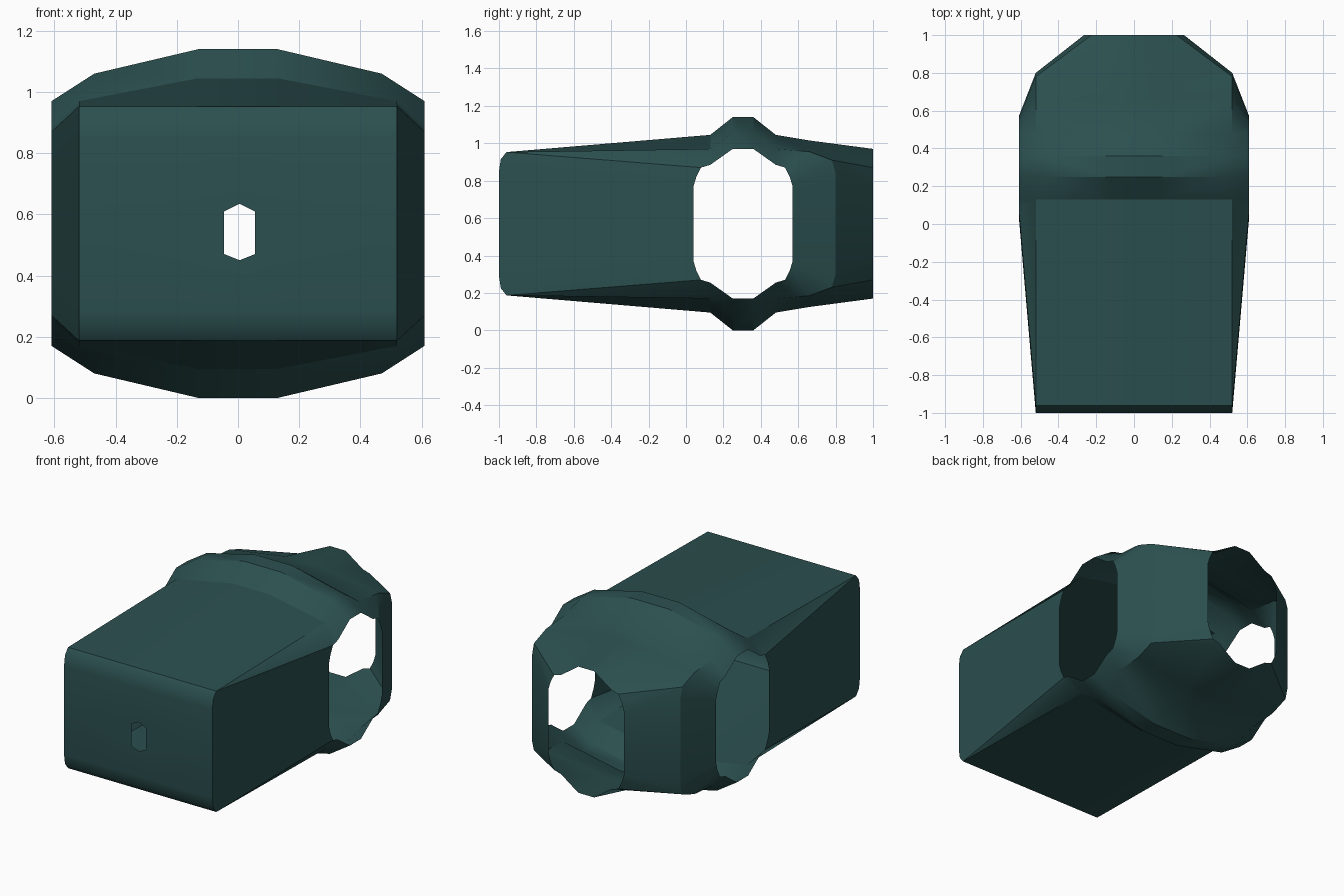
import bpy, bmesh

if "Cube" in bpy.data.objects:
    bpy.data.objects.remove(bpy.data.objects["Cube"])

MID = 0.57  # the shell is symmetric about this height
bm = bmesh.new()


def face(*pts):
    bm.faces.new([bm.verts.new(p) for p in pts])


# Roof, from centre to corner: y, inner x, height, corner x, corner height (heights from mid-plane)
rows = [(-1, .13, .28, .52, .28), (-.99, .13, .345, .52, .345), (-.96, .13, .383, .52, .383),
        (.13, .13, .475, .52, .40), (.25, .13, .57, .47, .49), (.36, .13, .57, .47, .49),
        (.48, .13, .475, .52, .40), (.66, .13, .445, .52, .385)]
lines = [[(0, y, h), (xi, y, h), (xc, y, hc)] for y, xi, h, xc, hc in rows]
for a, b in zip(lines, lines[1:]):
    for i in range(2):
        face(a[i], a[i + 1], b[i + 1], b[i])

# One port outline is used for both sides and the back
port = [(.055, .40), (.175, .315), (.225, .30), (.25, .25), (.265, .20), (.265, 0)]
front = [(.61, .305 - u, h) for u, h in port]
rear = [(.61, .305 + u, h) for u, h in port]
back = [(u, 1, h) for u, h in port]

f1, f2, f3, c1, r1, r2, c2, d = [line[2] for line in lines]
f0 = (.52, -1, 0)
e, g, g0 = (.52, .78, .34), (.52, .80, .27), (.52, .80, 0)

# Roof running to the back port
last = lines[-1]
face(last[0], last[1], back[0], (0, 1, .40))
face(last[1], d, e)
face(last[1], e, back[1], back[0])

# Raised rib meeting the side port
face(r1, r2, rear[0], front[0])
face(c1, r1, front[0], front[1])
face(r2, c2, rear[1], rear[0])

# Side wall ahead of the port
face(c1, front[1], front[2])
face(c1, front[2], f3)
face(f3, front[2], front[3])
face(f3, front[3], f2)
face(f2, front[3], front[4], f1)
face(f1, front[4], front[5], f0)

# Side wall behind the port
face(c2, rear[1], rear[2])
face(c2, rear[2], d)
face(d, rear[2], rear[3], e)
face(e, rear[3], rear[4], g)
face(g, rear[4], rear[5], g0)

# Angled wall to the back port
face(e, back[1], back[2])
face(e, back[2], back[3])
face(e, back[3], back[4], g)
face(g, back[4], back[5], g0)

# Mirror the quarter to a full shell
bmesh.ops.remove_doubles(bm, verts=bm.verts[:], dist=1e-4)
for axis in ('X', 'Z'):
    bmesh.ops.mirror(bm, geom=bm.verts[:] + bm.edges[:] + bm.faces[:], axis=axis, merge_dist=1e-4)
bmesh.ops.remove_doubles(bm, verts=bm.verts[:], dist=1e-4)

# Front plate with a small slightly off-centre slot
rim = [ed for ed in bm.edges if all(v.co.y < -.9999 for v in ed.verts)]
slot = [bm.verts.new((x, -1, z - MID)) for x, z in
        [(.005, .635), (.055, .61), (.055, .47), (.005, .45), (-.045, .47), (-.045, .61)]]
rim += [bm.edges.new((slot[i - 1], slot[i])) for i in range(6)]
bmesh.ops.triangle_fill(bm, edges=rim, use_beauty=True, normal=(0, -1, 0))

bmesh.ops.recalc_face_normals(bm, faces=bm.faces[:])
bmesh.ops.translate(bm, verts=bm.verts[:], vec=(0, 0, MID))

mesh = bpy.data.meshes.new("housing_shell")
bm.to_mesh(mesh)
bm.free()
shell = bpy.data.objects.new("housing_shell", mesh)
bpy.context.collection.objects.link(shell)

# Dark teal finish
mat = bpy.data.materials.new("dark_teal")
mat.diffuse_color = (.025, .08, .08, 1)
mat.use_nodes = True
mat.node_tree.nodes["Principled BSDF"].inputs["Base Color"].default_value = mat.diffuse_color
mesh.materials.append(mat)

bpy.context.view_layer.objects.active = shell
shell.select_set(True)
bpy.ops.object.shade_smooth_by_angle(angle=0.52)
